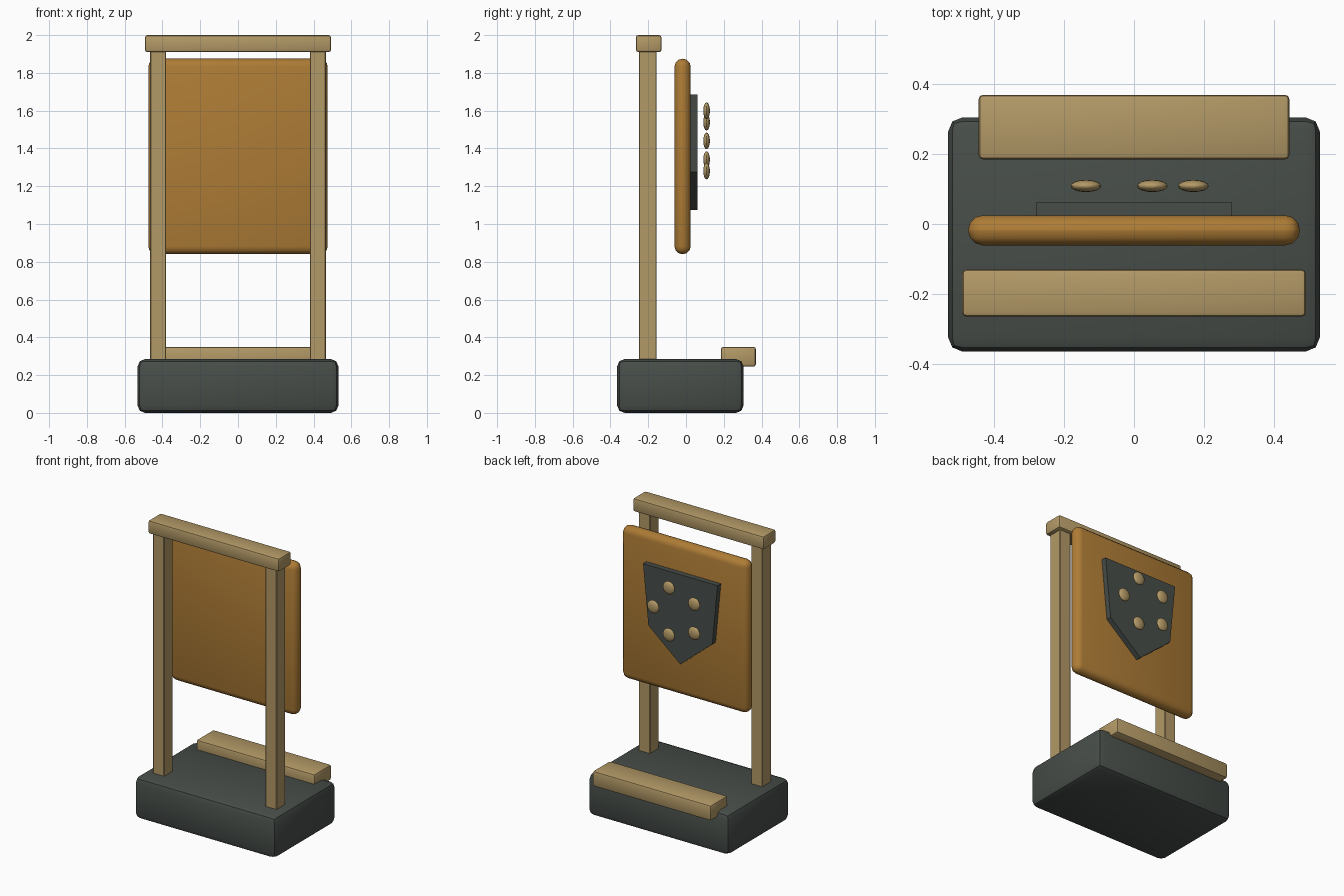
import bpy, bmesh, math
from mathutils import Matrix

cube = bpy.data.objects.get("Cube")
if cube:
    bpy.data.objects.remove(cube, do_unlink=True)


def material(name, rgb):
    m = bpy.data.materials.new(name)
    m.use_nodes = True
    m.diffuse_color = (*rgb, 1)
    bsdf = next(n for n in m.node_tree.nodes if n.type == 'BSDF_PRINCIPLED')
    bsdf.inputs["Base Color"].default_value = (*rgb, 1)
    return m


STONE = material("dark stone", (0.063, 0.075, 0.067))
WOOD = material("pale wood", (0.45, 0.32, 0.135))
AMBER = material("amber panel", (0.42, 0.2, 0.036))


def finish(name, bm, mat, smooth=True):
    bmesh.ops.recalc_face_normals(bm, faces=bm.faces)
    mesh = bpy.data.meshes.new(name)
    bm.to_mesh(mesh)
    bm.free()
    mesh.materials.append(mat)
    ob = bpy.data.objects.new(name, mesh)
    bpy.context.collection.objects.link(ob)
    if smooth:
        bpy.ops.object.select_all(action='DESELECT')
        ob.select_set(True)
        bpy.context.view_layer.objects.active = ob
        bpy.ops.object.shade_smooth_by_angle(angle=math.radians(35))
    return ob


def box(name, x, y, z, mat, bevel, segments=2):
    """Rounded box from its (min, max) extents on each axis."""
    bm = bmesh.new()
    bmesh.ops.create_cube(bm, size=1)
    for v in bm.verts:
        for i, (lo, hi) in enumerate((x, y, z)):
            v.co[i] = lo if v.co[i] < 0 else hi
    bmesh.ops.bevel(bm, geom=bm.edges[:], offset=bevel, segments=segments,
                    profile=0.5, affect='EDGES')
    return finish(name, bm, mat)


# Base and rear rail
box("base", (-0.532, 0.532), (-0.365, 0.305), (0, 0.285), STONE, 0.04)
box("rear_rail", (-0.445, 0.445), (0.185, 0.37), (0.245, 0.35), WOOD, 0.013)

# Posts and top beam
for side, sx in (("right", -1), ("left", 1)):
    box(side + "_post", sorted((sx * 0.38, sx * 0.465)), (-0.25, -0.155),
        (0.25, 1.93), WOOD, 0.004, 1)
box("top_beam", (-0.492, 0.492), (-0.265, -0.13), (1.91, 2.0), WOOD, 0.012)

# Hanging panel with fully rounded rim
box("panel", (-0.475, 0.475), (-0.061, 0.025), (0.84, 1.875), AMBER, 0.042, 3)

# Shield plate on the back of the panel
bm = bmesh.new()
outline = [(-0.28, 1.685), (0.28, 1.685), (0.24, 1.275), (0, 1.075), (-0.24, 1.275)]
face = bm.faces.new([bm.verts.new((x, 0.02, z)) for x, z in outline])
rim = bmesh.ops.extrude_face_region(bm, geom=[face])
bmesh.ops.translate(bm, vec=(0, 0.041, 0),
                    verts=[g for g in rim["geom"] if isinstance(g, bmesh.types.BMVert)])
finish("shield", bm, STONE, smooth=False)

# Ring of five flattened studs behind the shield
for i in range(5):
    a = math.tau * i / 5
    bm = bmesh.new()
    bmesh.ops.create_uvsphere(bm, u_segments=16, v_segments=8, radius=0.044)
    place = Matrix.Translation((0.17 * math.cos(a), 0.109, 1.44 + 0.168 * math.sin(a)))
    bmesh.ops.transform(bm, matrix=place @ Matrix.Diagonal((1, 0.4, 1, 1)), verts=bm.verts)
    finish(f"stud_{i + 1}", bm, WOOD)
